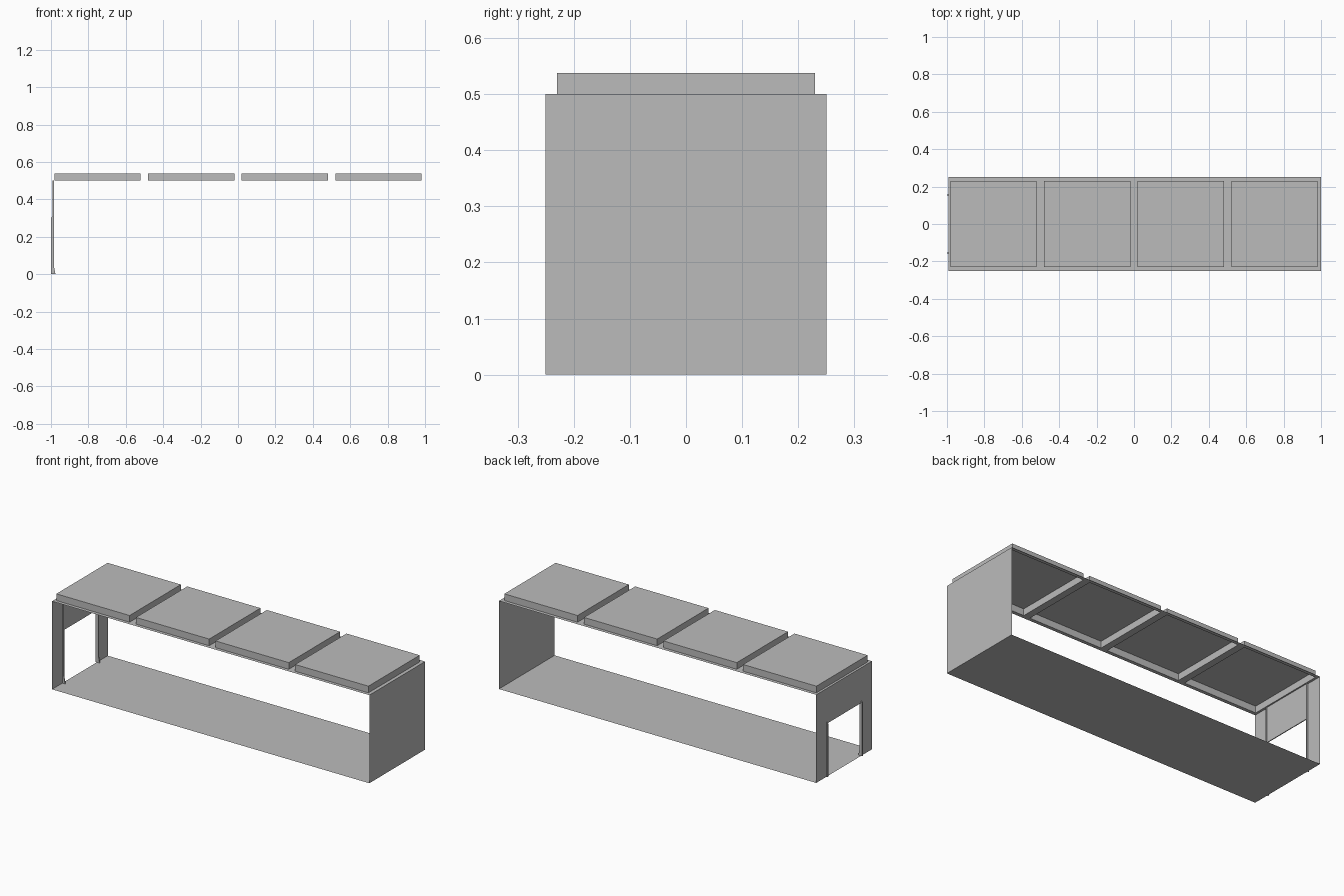
import bpy, bmesh

if "Cube" in bpy.data.objects:
    bpy.data.objects.remove(bpy.data.objects["Cube"], do_unlink=True)

grey = bpy.data.materials.new("plain grey")
grey.use_nodes = True
colour = (0.5, 0.5, 0.5, 1)
grey.diffuse_color = colour
grey.node_tree.nodes["Principled BSDF"].inputs["Base Color"].default_value = colour

LEFT, RIGHT, DEPTH, TOP = -0.993, 1.0, 0.25, 0.5
PAD_TOP, PAD_DEPTH, DOOR, LINTEL = 0.538, 0.23, 0.155, 0.3


def finish(name, bm):
    mesh = bpy.data.meshes.new(name)
    bm.to_mesh(mesh)
    bm.free()
    mesh.materials.append(grey)
    obj = bpy.data.objects.new(name, mesh)
    bpy.context.collection.objects.link(obj)
    return obj


def sheet(name, *corners):
    bm = bmesh.new()
    bm.faces.new([bm.verts.new(c) for c in corners])
    return finish(name, bm)


def box(name, low, high, open_bottom=False):
    bm = bmesh.new()
    bmesh.ops.create_cube(bm, size=1)
    for v in bm.verts:
        v.co = [low[i] if v.co[i] < 0 else high[i] for i in range(3)]
    if open_bottom:
        under = [f for f in bm.faces if f.normal.z < -0.9]
        bmesh.ops.delete(bm, geom=under, context='FACES_ONLY')
    return finish(name, bm)


# Floor and solid end wall
sheet("floor", (LEFT, -DEPTH, 0), (RIGHT, -DEPTH, 0),
      (RIGHT, DEPTH, 0), (LEFT, DEPTH, 0))
sheet("end_wall", (RIGHT, -DEPTH, 0), (RIGHT, DEPTH, 0),
      (RIGHT, DEPTH, TOP), (RIGHT, -DEPTH, TOP))

# Four hollow roof pads
spans = [(-0.98 + 0.5 * i, -0.52 + 0.5 * i) for i in range(4)]
for i, (a, b) in enumerate(spans):
    box(f"roof_pad_{i + 1}", (a, -PAD_DEPTH, TOP), (b, PAD_DEPTH, PAD_TOP), True)

# Flat roof frame, open beneath each pad
xs = [LEFT] + [x for span in spans for x in span] + [RIGHT]
ys = [-DEPTH, -PAD_DEPTH, PAD_DEPTH, DEPTH]
bm = bmesh.new()
grid = [[bm.verts.new((x, y, TOP)) for y in ys] for x in xs]
for i in range(len(xs) - 1):
    for j in range(len(ys) - 1):
        if j == 1 and i % 2 == 1:
            continue
        bm.faces.new((grid[i][j], grid[i + 1][j],
                      grid[i + 1][j + 1], grid[i][j + 1]))
finish("roof_frame", bm)

# Open end: lintel, posts and jambs with flared feet
box("lintel", (LEFT, -DOOR, LINTEL), (-0.988, DOOR, TOP))
jamb = [(-1, 0), (-1, LINTEL), (LEFT, LINTEL + 0.01), (LEFT, TOP),
        (-0.984, TOP), (-0.984, 0.04), (-0.976, 0)]
for side, word in ((-1, "front"), (1, "back")):
    sheet(word + "_post", (LEFT, side * DOOR, 0), (LEFT, side * DEPTH, 0),
          (LEFT, side * DEPTH, TOP), (LEFT, side * DOOR, TOP))
    bm = bmesh.new()
    face = bm.faces.new([bm.verts.new((x, side * DOOR - 0.003, z)) for x, z in jamb])
    new = bmesh.ops.extrude_face_region(bm, geom=[face])["geom"]
    moved = [v for v in new if isinstance(v, bmesh.types.BMVert)]
    bmesh.ops.translate(bm, verts=moved, vec=(0, 0.006, 0))
    bmesh.ops.recalc_face_normals(bm, faces=bm.faces)
    finish(word + "_jamb", bm)
